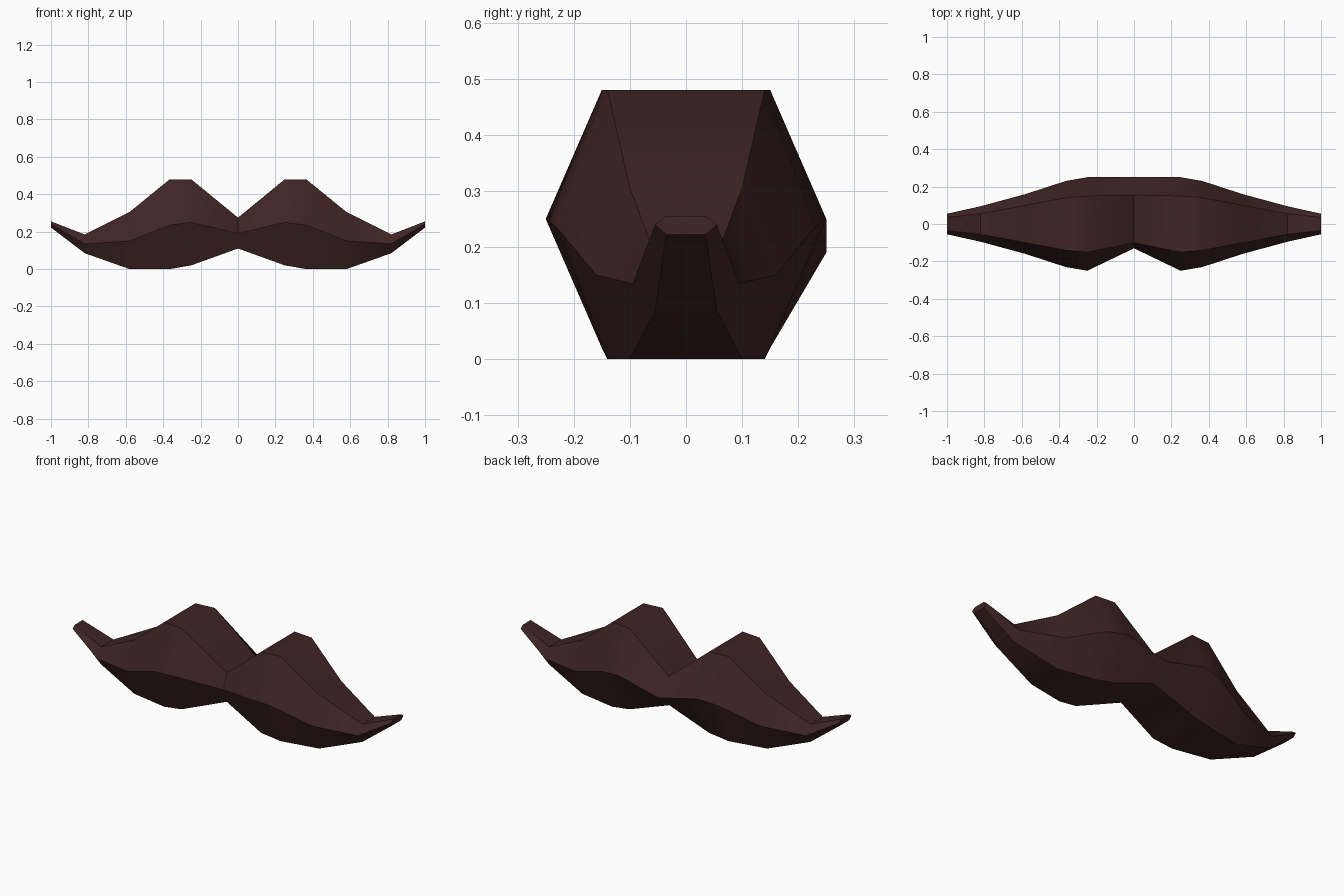
import bpy, bmesh, math

if "Cube" in bpy.data.objects:
    bpy.data.objects.remove(bpy.data.objects["Cube"])

# Hexagonal sections along the half width:
# x, top z, middle z, bottom z, top half depth, middle half depth, bottom half depth
SECTIONS = [
    (0.00, 0.275, 0.19, 0.11, 0.155, 0.25, 0.15),
    (0.25, 0.48, 0.25, 0.02, 0.15, 0.25, 0.15),
    (0.365, 0.48, 0.235, 0.00, 0.14, 0.23, 0.14),
    (0.58, 0.305, 0.15, 0.00, 0.10, 0.16, 0.10),
    (0.82, 0.185, 0.135, 0.085, 0.055, 0.095, 0.055),
    (1.00, 0.255, 0.24, 0.222, 0.035, 0.055, 0.035),
]
FRONT_NOTCH = (0.10, 0.13, 0.10)   # shallower front depths at the centre


def ring(bm, side, s):
    x, zt, zm, zb, t, m, b = s
    ft, fm, fb = FRONT_NOTCH if x == 0 else (t, m, b)
    pts = [(-ft, zt), (t, zt), (m, zm), (b, zb), (-fb, zb), (-fm, zm)]
    return [bm.verts.new((side * x, y, z)) for y, z in pts]


# Moustache: one loft from the left tip to the right tip
bm = bmesh.new()
rings = [ring(bm, -1, s) for s in reversed(SECTIONS[1:])]
rings += [ring(bm, 1, s) for s in SECTIONS]
for a, b in zip(rings, rings[1:]):
    for i in range(6):
        j = (i + 1) % 6
        bm.faces.new((a[i], a[j], b[j], b[i]))
bm.faces.new(rings[0])
bm.faces.new(rings[-1])
bmesh.ops.recalc_face_normals(bm, faces=bm.faces)
mesh = bpy.data.meshes.new("moustache")
bm.to_mesh(mesh)
bm.free()

# Dark brown hair colour
mat = bpy.data.materials.new("dark brown")
mat.diffuse_color = (0.05, 0.018, 0.018, 1)
mat.use_nodes = True
mat.node_tree.nodes["Principled BSDF"].inputs["Base Color"].default_value = mat.diffuse_color
mesh.materials.append(mat)

obj = bpy.data.objects.new("moustache", mesh)
bpy.context.collection.objects.link(obj)
bpy.context.view_layer.objects.active = obj
obj.select_set(True)
bpy.ops.object.shade_smooth_by_angle(angle=math.radians(40))
